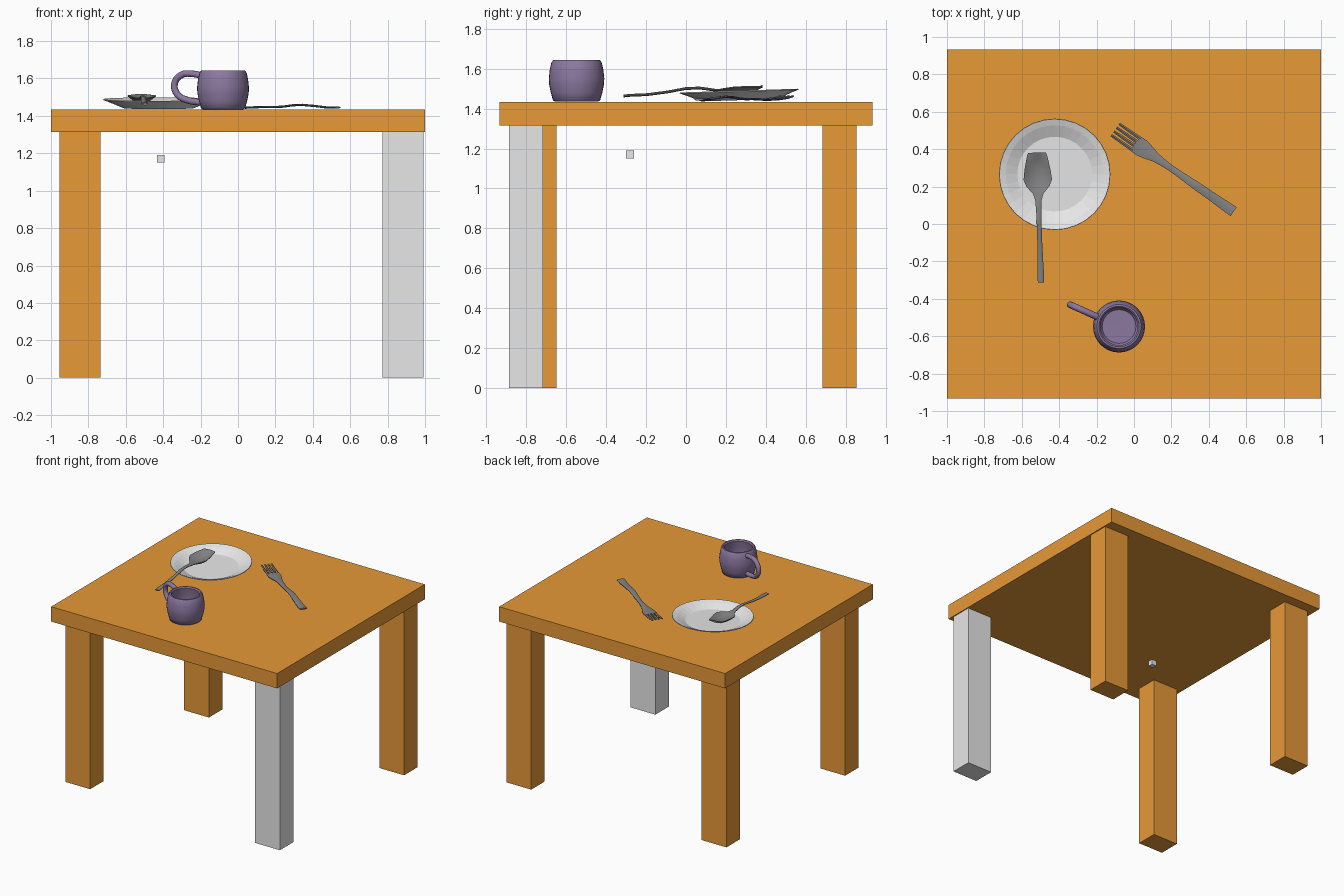
import bpy, bmesh, math
from mathutils import Vector

if "Cube" in bpy.data.objects:
    bpy.data.objects.remove(bpy.data.objects["Cube"])


def material(name, rgb):
    m = bpy.data.materials.new(name)
    m.diffuse_color = (*rgb, 1)
    m.use_nodes = True
    m.node_tree.nodes["Principled BSDF"].inputs["Base Color"].default_value = m.diffuse_color
    return m


WOOD = material("orange wood", (0.80, 0.32, 0.038))
GREY = material("light grey", (0.80, 0.80, 0.80))
STEEL = material("dark steel", (0.23, 0.23, 0.23))
PURPLE = material("purple glaze", (0.26, 0.188, 0.35))


def finish(name, bm, mat, smooth=None):
    bmesh.ops.recalc_face_normals(bm, faces=bm.faces)
    me = bpy.data.meshes.new(name)
    bm.to_mesh(me)
    bm.free()
    me.materials.append(mat)
    ob = bpy.data.objects.new(name, me)
    bpy.context.collection.objects.link(ob)
    if smooth:
        bpy.ops.object.select_all(action='DESELECT')
        ob.select_set(True)
        bpy.context.view_layer.objects.active = ob
        bpy.ops.object.shade_smooth_by_angle(angle=math.radians(smooth))
    return ob


def box(name, lo, hi, mat):
    bm = bmesh.new()
    bmesh.ops.create_cube(bm, size=1)
    for v in bm.verts:
        v.co = Vector([(a + b) / 2 + c * (b - a) for a, b, c in zip(lo, hi, v.co)])
    return finish(name, bm, mat)


def lathe(name, profile, segs, mat, smooth=None):
    """Revolve (radius, z) points; both ends lie on the axis."""
    bm = bmesh.new()
    vs = [bm.verts.new((r, 0, z)) for r, z in profile]
    es = [bm.edges.new(p) for p in zip(vs, vs[1:])]
    bmesh.ops.spin(bm, geom=vs + es, cent=(0, 0, 0), axis=(0, 0, 1),
                   angle=math.tau, steps=segs, use_merge=True)
    bmesh.ops.remove_doubles(bm, verts=bm.verts, dist=1e-5)
    return finish(name, bm, mat, smooth)


def strip(bm, stations, thick, offset=0.0, cols=5):
    """Loft a thin bar along +x from (t, half width, z, dip) stations."""
    rings = []
    for t, w, z, dip in stations:
        us = [-1 + 2 * i / (cols - 1) for i in range(cols)]
        mid = [z - dip * (1 - u * u) for u in us]
        top = [(t, offset + u * w, m + thick * (0.3 + 0.7 * (1 - u * u)) / 2)
               for u, m in zip(us, mid)]
        bot = [(t, offset + u * w, m - thick * (0.3 + 0.7 * (1 - u * u)) / 2)
               for u, m in zip(us, mid)]
        rings.append([bm.verts.new(p) for p in top + bot[::-1]])
    n = 2 * cols
    for a, b in zip(rings, rings[1:]):
        for i in range(n):
            bm.faces.new((a[i], a[(i + 1) % n], b[(i + 1) % n], b[i]))
    bm.faces.new(rings[0])
    bm.faces.new(rings[-1])


def place(ob, start, end):
    """Lay a strip object from its start towards its end in plan."""
    ob.location = (*start, 0)
    ob.rotation_euler.z = math.atan2(end[1] - start[1], end[0] - start[0])


# table
box("table_top", (-1, -0.934, 1.315), (1, 0.934, 1.434), WOOD)
for name, x, y, mat in (("front_left_leg", -0.955, -0.818, WOOD),
                        ("front_right_leg", 0.773, -0.887, GREY),
                        ("back_left_leg", -0.955, 0.683, WOOD),
                        ("back_right_leg", 0.773, 0.683, WOOD)):
    box(name, (x, y, 0), (x + 0.219, y + 0.17, 1.316), mat)

# small loose cube under the table
box("small_cube", (-0.433, -0.30, 1.15), (-0.392, -0.26, 1.191), GREY)

# plate, tipped slightly
plate = lathe("plate", [(0, 0.008), (0.2, 0.008), (0.262, 0.037), (0.296, 0.048),
                        (0.298, 0.043), (0.262, 0.030), (0.19, 0), (0, 0)], 32, GREY)
plate.location = (-0.424, 0.267, 1.442)
plate.rotation_euler.x = math.radians(1.8)

# mug body
mug = lathe("mug", [(0, 0), (0.108, 0), (0.118, 0.006), (0.129, 0.045), (0.137, 0.085),
                    (0.139, 0.115), (0.134, 0.16), (0.126, 0.195), (0.118, 0.207),
                    (0.108, 0.208), (0.100, 0.199), (0.108, 0.15), (0.112, 0.1),
                    (0.105, 0.04), (0.09, 0.02), (0, 0.018)], 32, PURPLE, 50)
mug.location = (-0.08, -0.548, 1.435)

# mug handle
cu = bpy.data.curves.new("mug_handle", 'CURVE')
cu.dimensions = '3D'
cu.bevel_depth = 0.018
cu.bevel_resolution = 3
cu.resolution_u = 6
cu.use_fill_caps = True
path = [(0.118, 0.178), (0.18, 0.19), (0.245, 0.183), (0.284, 0.135),
        (0.265, 0.078), (0.21, 0.05), (0.124, 0.036)]
sp = cu.splines.new('BEZIER')
sp.bezier_points.add(len(path) - 1)
for p, (u, z) in zip(sp.bezier_points, path):
    p.co = (u, 0, z)
    p.handle_left_type = p.handle_right_type = 'AUTO'
cu.materials.append(PURPLE)
handle = bpy.data.objects.new("mug_handle", cu)
bpy.context.collection.objects.link(handle)
handle.location = mug.location
handle.rotation_euler.z = math.radians(156)

# spoon: handle end first, bowl last
bm = bmesh.new()
strip(bm, [(0, 0.017, 1.463, 0), (0.03, 0.018, 1.466, 0), (0.12, 0.015, 1.470, 0),
           (0.22, 0.013, 1.483, 0), (0.31, 0.013, 1.500, 0), (0.38, 0.014, 1.503, 0),
           (0.44, 0.017, 1.495, 0), (0.475, 0.028, 1.495, 0.006),
           (0.515, 0.062, 1.502, 0.022), (0.55, 0.076, 1.507, 0.032),
           (0.60, 0.070, 1.510, 0.034), (0.65, 0.060, 1.510, 0.022),
           (0.685, 0.052, 1.511, 0.004), (0.695, 0.046, 1.511, 0.0)], 0.014, cols=7)
place(finish("spoon", bm, STEEL, 40), (-0.497, -0.313), (-0.519, 0.382))

# fork: tines first, handle end last
bm = bmesh.new()
for i in range(4):
    k = (i - 1.5) / 1.5
    strip(bm, [(0, 0.0065, 1.462, 0), (0.05, 0.008, 1.453, 0),
               (0.14, 0.0095, 1.445, 0)], 0.011, offset=0.037 * k, cols=3)
strip(bm, [(0.13, 0.047, 1.446, 0), (0.17, 0.048, 1.444, 0), (0.21, 0.040, 1.445, 0),
           (0.26, 0.026, 1.447, 0), (0.31, 0.020, 1.448, 0), (0.36, 0.017, 1.447, 0),
           (0.42, 0.018, 1.450, 0), (0.48, 0.021, 1.457, 0), (0.54, 0.023, 1.459, 0),
           (0.62, 0.024, 1.453, 0), (0.70, 0.027, 1.445, 0),
           (0.77, 0.029, 1.445, 0)], 0.012)
place(finish("fork", bm, STEEL, 40), (-0.10, 0.505), (0.538, 0.062))
